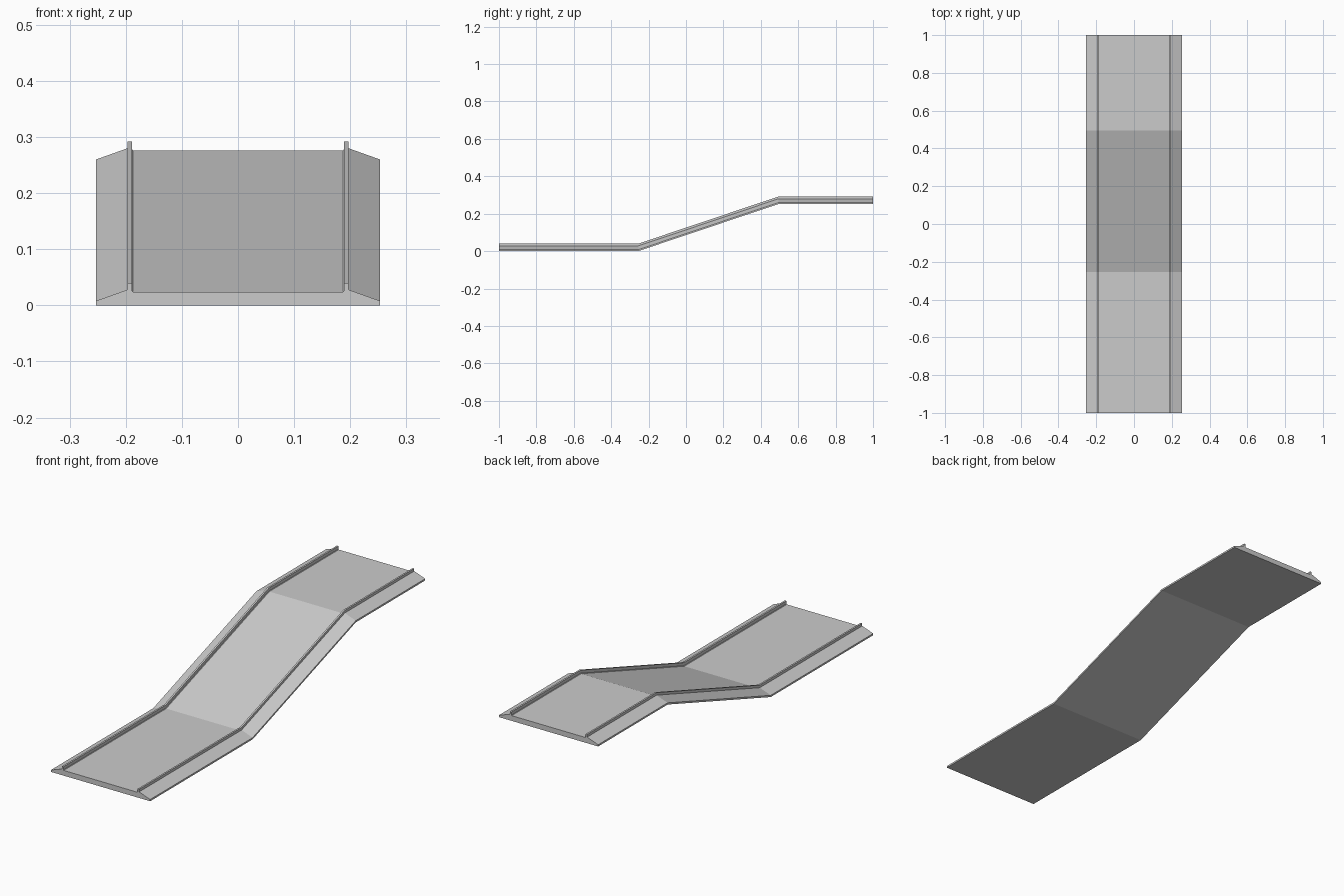
import bpy, bmesh

if "Cube" in bpy.data.objects:
    bpy.data.objects.remove(bpy.data.objects["Cube"])

# Right half of the cross-section: deck edge, kerb, sloped shoulder, underside
half = [(0.187, 0.024), (0.189, 0.026), (0.189, 0.040), (0.197, 0.040),
        (0.197, 0.028), (0.253, 0.008), (0.253, 0.0)]
profile = half + [(-x, z) for x, z in reversed(half)]

# Path of the ramp as (y, height): low landing, incline, high landing
path = [(-1.0, 0.0), (-0.255, 0.0), (0.495, 0.252), (1.0, 0.252)]


def sweep(name, section, stations):
    """Sweep an upright section along the path and cap both ends."""
    bm = bmesh.new()
    rings = [[bm.verts.new((x, y, z + h)) for x, z in section]
             for y, h in stations]
    n = len(section)
    for a, b in zip(rings, rings[1:]):
        for i in range(n):
            j = (i + 1) % n
            bm.faces.new((a[i], a[j], b[j], b[i]))
    bm.faces.new(rings[0])
    bm.faces.new(rings[-1][::-1])
    bmesh.ops.recalc_face_normals(bm, faces=bm.faces)
    mesh = bpy.data.meshes.new(name)
    bm.to_mesh(mesh)
    bm.free()
    obj = bpy.data.objects.new(name, mesh)
    bpy.context.collection.objects.link(obj)
    return obj


# Ramp with kerbs and sloped shoulders in one solid piece
sweep("kerbed_ramp", profile, path)
